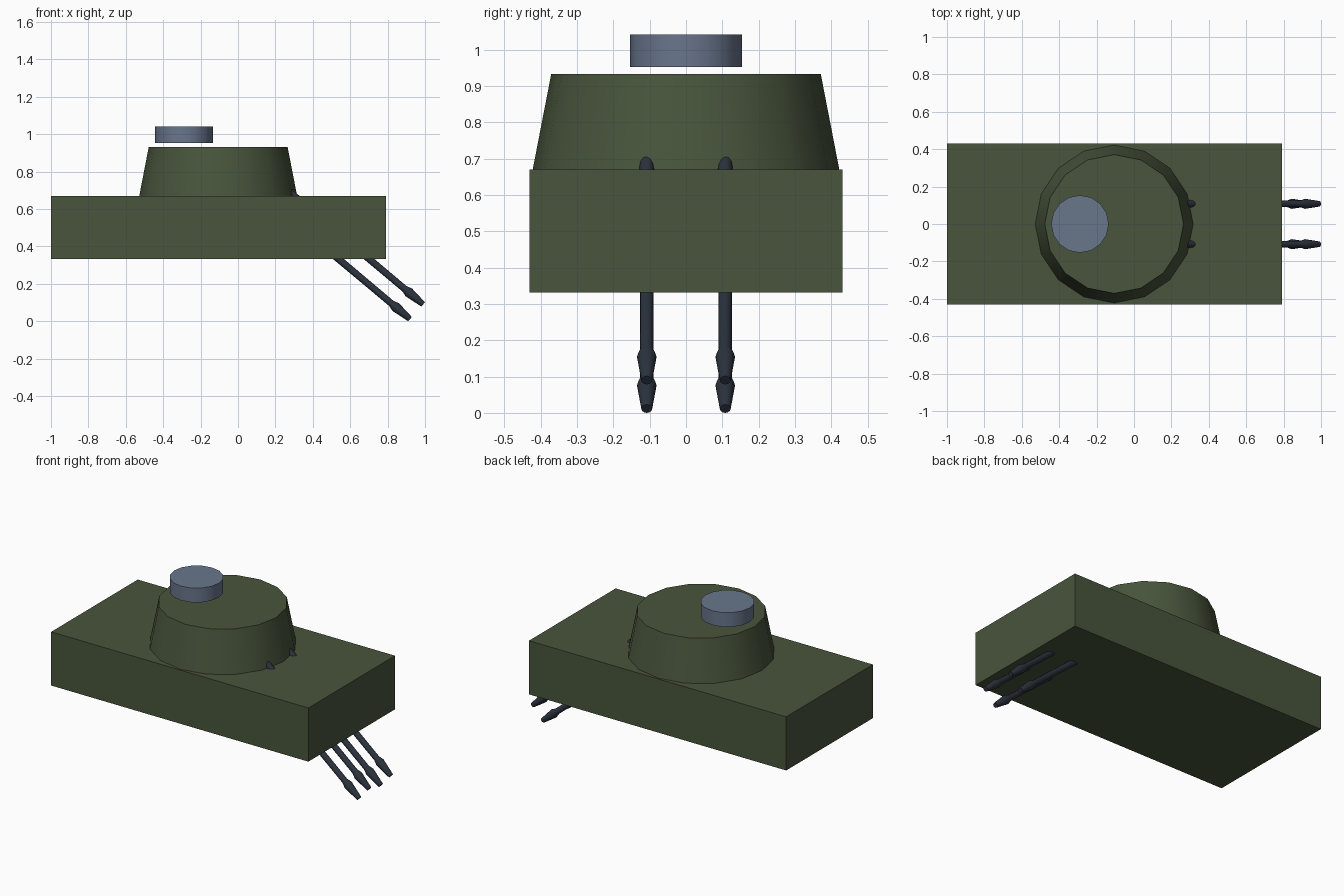
import bpy, bmesh, math
from mathutils import Matrix, Vector

if "Cube" in bpy.data.objects:
    bpy.data.objects.remove(bpy.data.objects["Cube"])


def material(name, rgb):
    m = bpy.data.materials.new(name)
    m.diffuse_color = (*rgb, 1)
    m.use_nodes = True
    m.node_tree.nodes["Principled BSDF"].inputs["Base Color"].default_value = m.diffuse_color
    return m


green = material("olive_green", (0.065, 0.09, 0.045))
steel = material("blue_steel", (0.14, 0.18, 0.26))
dark = material("gunmetal", (0.025, 0.033, 0.048))


def lathe(name, profile, sides, mat, matrix):
    """Capped solid of revolution from (radius, height) pairs."""
    bm = bmesh.new()
    rings = []
    for r, h in profile:
        rings.append([bm.verts.new((r * math.cos(2 * math.pi * i / sides),
                                    r * math.sin(2 * math.pi * i / sides), h))
                      for i in range(sides)])
    for a, b in zip(rings, rings[1:]):
        for i in range(sides):
            j = (i + 1) % sides
            bm.faces.new((a[i], a[j], b[j], b[i]))
    bm.faces.new(rings[0][::-1])
    bm.faces.new(rings[-1])
    me = bpy.data.meshes.new(name)
    bm.to_mesh(me)
    bm.free()
    me.materials.append(mat)
    ob = bpy.data.objects.new(name, me)
    ob.matrix_world = matrix
    bpy.context.collection.objects.link(ob)
    bpy.ops.object.select_all(action='DESELECT')
    ob.select_set(True)
    bpy.context.view_layer.objects.active = ob
    bpy.ops.object.shade_smooth_by_angle(angle=math.radians(30))
    return ob


# Hull
bpy.ops.mesh.primitive_cube_add(size=1, location=(-0.104, 0, 0.501))
hull = bpy.context.object
hull.name = "hull"
hull.scale = (1.792, 0.862, 0.338)
hull.data.materials.append(green)

# Turret and the radar drum floating just above it
lathe("turret", [(0.422, 0.67), (0.371, 0.933)], 16, green,
      Matrix.Translation((-0.106, 0, 0)))
lathe("radar_drum", [(0.154, 0.952), (0.154, 1.042)], 16, steel,
      Matrix.Translation((-0.289, 0, 0)))

# Four gun barrels angled down through the hull, with flared muzzles
aim = Vector((math.cos(math.radians(40)), 0, -math.sin(math.radians(40))))
turn = aim.to_track_quat('Z', 'Y').to_matrix().to_4x4()
barrel = [(0.020, -1.0), (0.018, -0.13), (0.027, -0.10), (0.015, 0)]
for row, tip_x, tip_z in (("upper", 0.99, 0.09), ("lower", 0.92, 0.0115)):
    for side, y in (("left", 0.108), ("right", -0.108)):
        lathe(f"{row}_{side}_barrel", barrel, 12, dark,
              Matrix.Translation((tip_x, y, tip_z)) @ turn)
